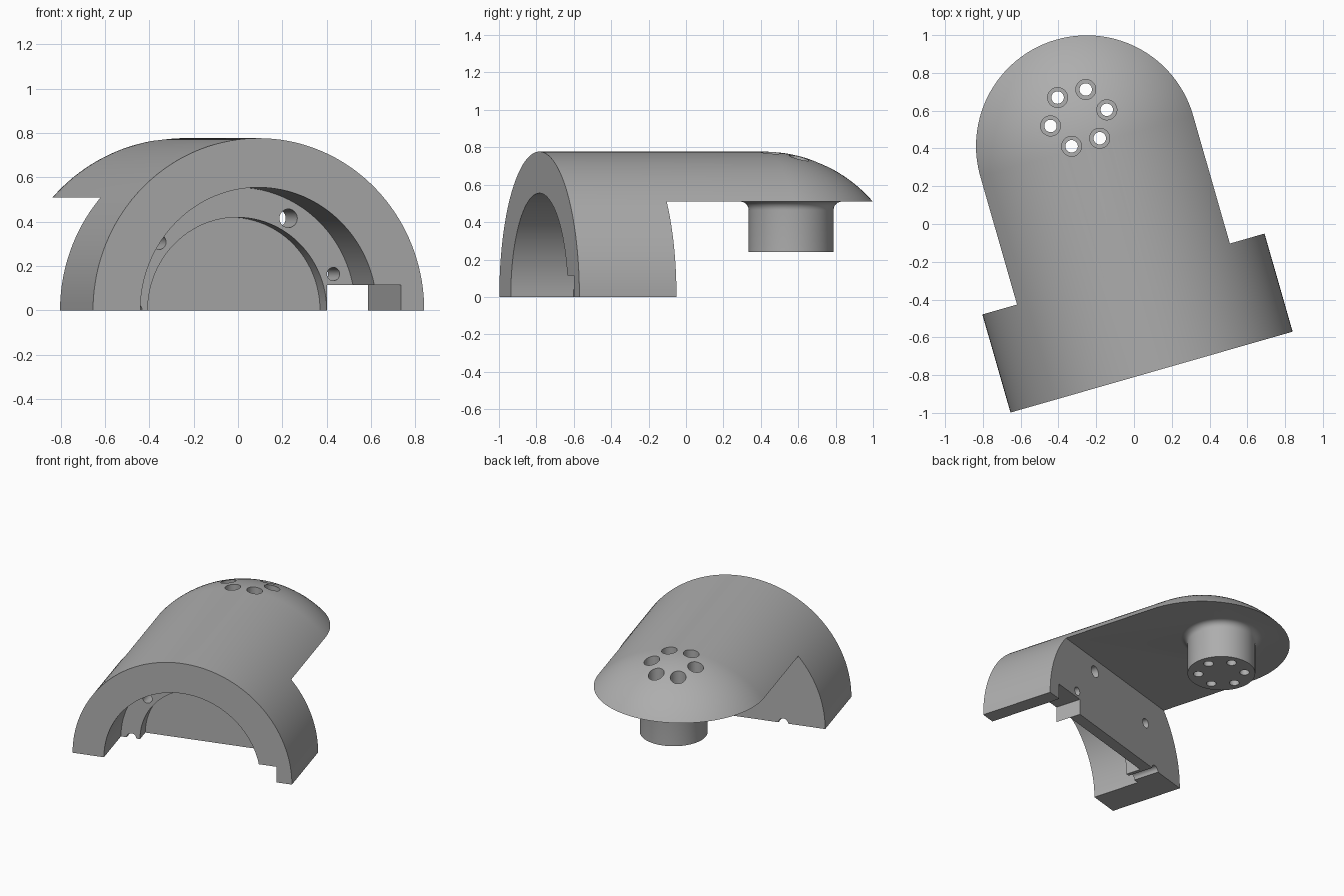
import bpy, bmesh, math
from mathutils import Matrix, Vector

if "Cube" in bpy.data.objects:
    bpy.data.objects.remove(bpy.data.objects["Cube"], do_unlink=True)

R = 0.777          # outer shell radius
BASE = 0.54        # length of the half-ring base
DOME = 1.245       # where the rounded end starts
SHELF = 0.51       # underside height of the arm
PEG = 1.40         # peg position along the arm

grey = bpy.data.materials.new("plain grey")
grey.use_nodes = True
colour = (0.42, 0.42, 0.42, 1)
grey.diffuse_color = colour
grey.node_tree.nodes["Principled BSDF"].inputs["Base Color"].default_value = colour


def finish(bm, name):
    bmesh.ops.recalc_face_normals(bm, faces=bm.faces)
    mesh = bpy.data.meshes.new(name)
    bm.to_mesh(mesh)
    bm.free()
    mesh.materials.append(grey)
    obj = bpy.data.objects.new(name, mesh)
    bpy.context.collection.objects.link(obj)
    return obj


def rod(name, centre, radius, length, along_y=False, sides=32):
    bm = bmesh.new()
    m = Matrix.Translation(centre)
    if along_y:
        m = m @ Matrix.Rotation(math.pi / 2, 4, 'X')
    bmesh.ops.create_cone(bm, cap_ends=True, segments=sides, radius1=radius,
                          radius2=radius, depth=length, matrix=m)
    return finish(bm, name)


def block(name, low, high):
    low, high = Vector(low), Vector(high)
    bm = bmesh.new()
    m = Matrix.Translation((low + high) / 2) @ Matrix.Diagonal((*(high - low), 1))
    bmesh.ops.create_cube(bm, size=1, matrix=m)
    return finish(bm, name)


def combine(target, tool, operation='DIFFERENCE'):
    tool.hide_render = True
    mod = target.modifiers.new("combine", 'BOOLEAN')
    mod.operation, mod.object, mod.solver = operation, tool, 'EXACT'
    bpy.context.view_layer.objects.active = target
    bpy.ops.object.modifier_apply(modifier=mod.name)
    bpy.data.objects.remove(tool, do_unlink=True)


# Half-cylinder shell ending in a quarter sphere
bm = bmesh.new()
N = 72
arc = [bm.verts.new((R * math.cos(math.pi * i / N), 0, R * math.sin(math.pi * i / N)))
       for i in range(N + 1)]
front = bm.faces.new(arc)
edges = [e for e in front.edges if not (arc[0] in e.verts and arc[-1] in e.verts)]
new = bmesh.ops.extrude_edge_only(bm, edges=edges)["geom"]
bmesh.ops.translate(bm, verts=[g for g in new if isinstance(g, bmesh.types.BMVert)],
                    vec=(0, DOME, 0))
bmesh.ops.spin(bm, geom=[g for g in new if isinstance(g, bmesh.types.BMEdge)],
               cent=(0, DOME, 0), axis=(1, 0, 0), angle=-math.pi / 2, steps=32)
bmesh.ops.remove_doubles(bm, verts=bm.verts, dist=1e-4)
bmesh.ops.holes_fill(bm, edges=[e for e in bm.edges if e.is_boundary], sides=0)
shell = finish(bm, "curved_bracket")

# Free the arm by removing everything below it
combine(shell, block("arm_clearance", (-1, BASE, -1), (1, 3, SHELF)))

# Peg with a flared root
bm = bmesh.new()
flare = [(0.227 + 0.045 * (1 - math.cos(a)), 0.465 + 0.045 * math.sin(a))
         for a in (math.pi / 2 * i / 6 for i in range(7))]
outline = [(0, 0.24), (0.227, 0.24)] + flare + [(0.272, 0.54), (0, 0.54)]
pts = [bm.verts.new((r, PEG, z)) for r, z in outline]
profile = [bm.edges.new(pair) for pair in zip(pts, pts[1:])]
bmesh.ops.spin(bm, geom=pts + profile, cent=(0, PEG, 0), axis=(0, 0, 1),
               angle=math.tau, steps=64)
bmesh.ops.remove_doubles(bm, verts=bm.verts, dist=1e-4)
combine(shell, finish(bm, "peg"), 'UNION')

# Ring of counterbored screw holes through arm and peg
for i in range(6):
    a = math.tau * i / 6
    x, y = 0.155 * math.cos(a), PEG + 0.155 * math.sin(a)
    combine(shell, rod("screw_hole", (x, y, 0.5), 0.033, 1))
    combine(shell, rod("screw_head_recess", (x, y, 1.1), 0.053, 1))

# Stepped bore in the base, leaving a thin rear wall
combine(shell, rod("main_bore", (0, -0.08, 0), 0.555, 0.86, True, 96))
combine(shell, rod("inner_bore", (0, 0.03, 0), 0.42, 0.86, True, 96))

# Cable channel through one foot
combine(shell, block("cable_channel", (0.42, -0.2, -0.2), (0.668, 0.8, 0.115)))

# Mounting holes through the rear flange
for degrees, radius in ((20, 0.03), (60, 0.042), (140, 0.034), (180, 0.034)):
    a = math.radians(degrees)
    combine(shell, rod("mounting_hole", (0.48 * math.cos(a), 0.45, 0.48 * math.sin(a)),
                       radius, 0.4, True, 24))

# Turn into place and shade
shell.data.transform(Matrix.Translation((0.093, -0.784, 0))
                     @ Matrix.Rotation(math.radians(16), 4, 'Z'))
bpy.ops.object.select_all(action='DESELECT')
shell.select_set(True)
bpy.context.view_layer.objects.active = shell
bpy.ops.object.shade_smooth_by_angle(angle=math.radians(30))
